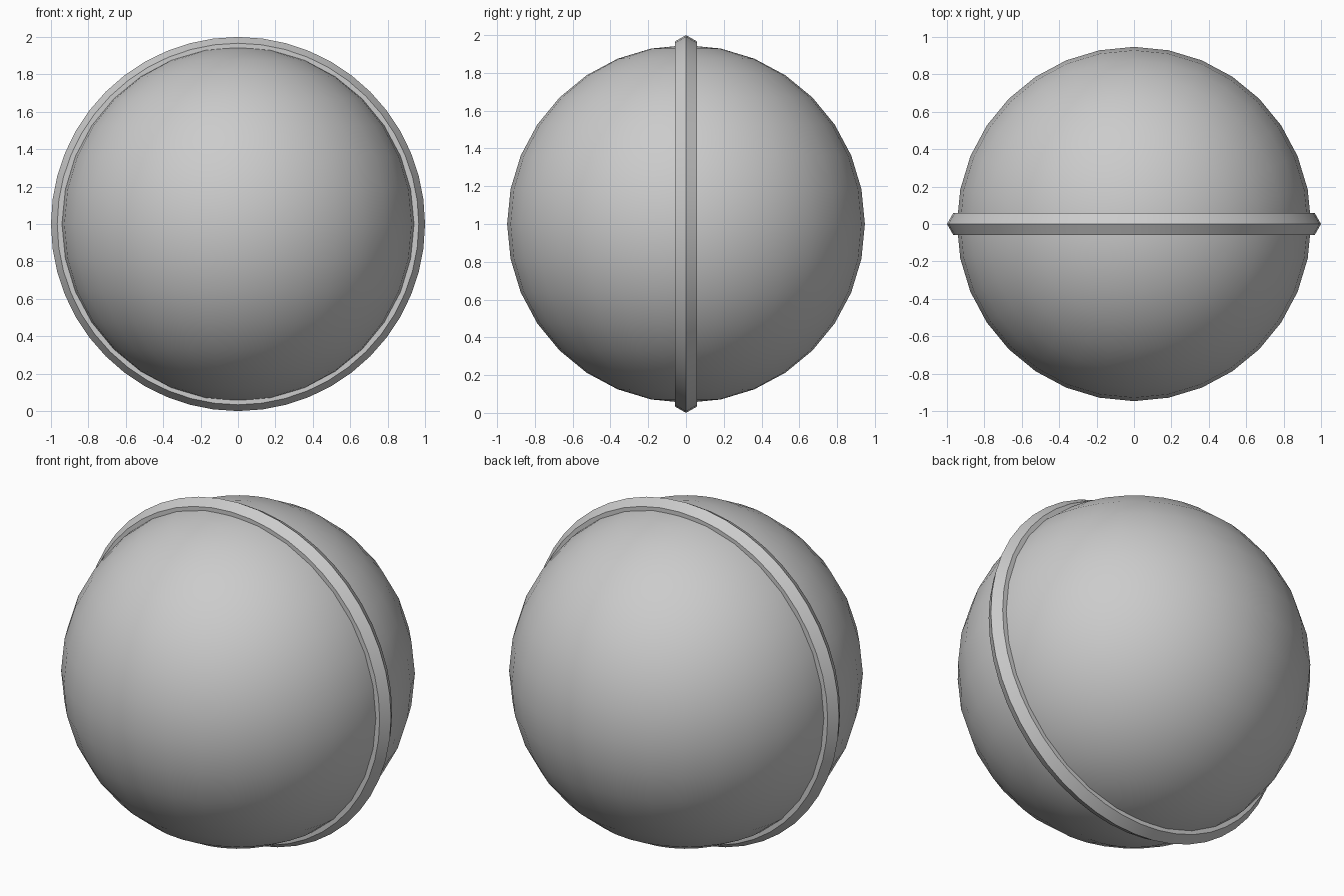
import bpy, math

if "Cube" in bpy.data.objects:
    bpy.data.objects.remove(bpy.data.objects["Cube"])

C = (0, 0, 1.0)

# Main ball
bpy.ops.mesh.primitive_uv_sphere_add(segments=32, ring_count=16, radius=0.947, location=C)
ball = bpy.context.object
ball.name = "ball"
bpy.ops.object.shade_smooth()

# Raised six-sided band around the ball, in the x-z plane
bpy.ops.mesh.primitive_torus_add(major_radius=0.933, minor_radius=0.067,
                                 major_segments=48, minor_segments=6,
                                 location=C, rotation=(math.pi / 2, 0, 0))
band = bpy.context.object
band.name = "seam_band"
bpy.ops.object.shade_smooth_by_angle(angle=math.radians(30))
